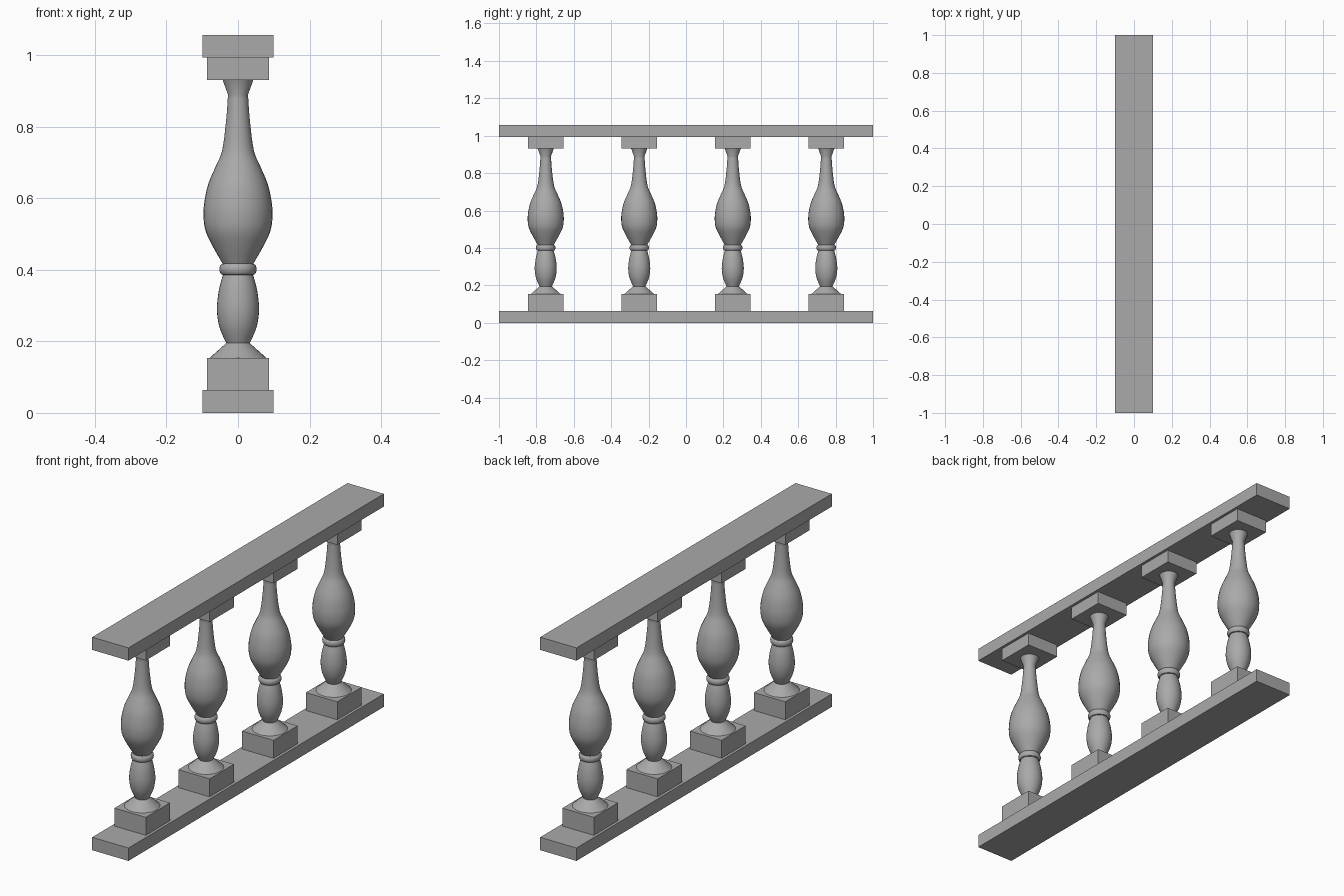
import bpy
import bmesh
import math

default_cube = bpy.data.objects.get("Cube")
if default_cube:
    bpy.data.objects.remove(default_cube, do_unlink=True)

# Single stone colour
stone = bpy.data.materials.new("grey_stone")
stone.use_nodes = True
colour = (0.4, 0.4, 0.4, 1)
stone.diffuse_color = colour
stone.node_tree.nodes["Principled BSDF"].inputs["Base Color"].default_value = colour


def add_object(name, bm):
    mesh = bpy.data.meshes.new(name)
    bm.to_mesh(mesh)
    bm.free()
    mesh.materials.append(stone)
    obj = bpy.data.objects.new(name, mesh)
    bpy.context.collection.objects.link(obj)
    return obj


def box(name, width, depth, bottom, top, y=0):
    bm = bmesh.new()
    bmesh.ops.create_cube(bm, size=1)
    bmesh.ops.scale(bm, vec=(width, depth, top - bottom), verts=bm.verts)
    bmesh.ops.translate(bm, vec=(0, y, (bottom + top) / 2), verts=bm.verts)
    return add_object(name, bm)


def smooth_curve(points, steps=4):
    """Catmull-Rom curve through (radius, height) points."""
    pts = [points[0]] + points + [points[-1]]
    out = []
    for a, b, c, d in zip(pts, pts[1:], pts[2:], pts[3:]):
        for i in range(steps):
            t = i / steps
            out.append(tuple(
                0.5 * (2 * q + (r - p) * t + (2 * p - 5 * q + 4 * r - s) * t**2
                       + (3 * q - p - 3 * r + s) * t**3)
                for p, q, r, s in zip(a, b, c, d)))
    return out + [points[-1]]


def turned(name, profile, y, sides=32):
    """Revolve a profile around the upright axis at y."""
    bm = bmesh.new()
    verts = [bm.verts.new((r, 0, z)) for r, z in profile]
    edges = [bm.edges.new(pair) for pair in zip(verts, verts[1:])]
    bmesh.ops.spin(bm, geom=verts + edges, cent=(0, 0, 0), axis=(0, 0, 1),
                   angle=math.tau, steps=sides, use_duplicate=False)
    bmesh.ops.remove_doubles(bm, verts=bm.verts, dist=0.0001)
    bmesh.ops.recalc_face_normals(bm, faces=bm.faces)
    bmesh.ops.translate(bm, vec=(0, y, 0), verts=bm.verts)
    obj = add_object(name, bm)
    bpy.ops.object.select_all(action='DESELECT')
    obj.select_set(True)
    bpy.context.view_layer.objects.active = obj
    bpy.ops.object.shade_smooth_by_angle(angle=math.radians(30))
    return obj


# Baluster profile: foot cone, lower bulb, ring, main vase, flared neck
foot = [(0, 0.153), (0.08, 0.153), (0.033, 0.195)]
bulb = smooth_curve([(0.033, 0.195), (0.052, 0.24), (0.059, 0.29),
                     (0.053, 0.345), (0.042, 0.386)])
ring_z, ring_h = 0.4015, 0.0155
ring = [(0.043 + 0.009 * math.cos(a), ring_z + ring_h * math.sin(a))
        for a in (math.pi * (i / 8 - 0.5) for i in range(9))]
vase = smooth_curve([(0.043, 0.417), (0.073, 0.47), (0.091, 0.51), (0.0965, 0.55),
                     (0.094, 0.59), (0.083, 0.64), (0.062, 0.69), (0.044, 0.735),
                     (0.033, 0.82), (0.028, 0.89)])
flare = [(0.043, 0.931), (0, 0.931)]
profile = foot + bulb[1:] + ring + vase[1:] + flare

# Rails
box("bottom_rail", 0.199, 2, 0, 0.064)
box("top_rail", 0.199, 2, 0.993, 1.056)

# Four balusters, each between two square blocks
for i in range(4):
    y = -0.75 + 0.5 * i
    box(f"base_block_{i + 1}", 0.172, 0.19, 0.064, 0.153, y)
    turned(f"baluster_{i + 1}", profile, y)
    box(f"cap_block_{i + 1}", 0.172, 0.19, 0.931, 0.993, y)
